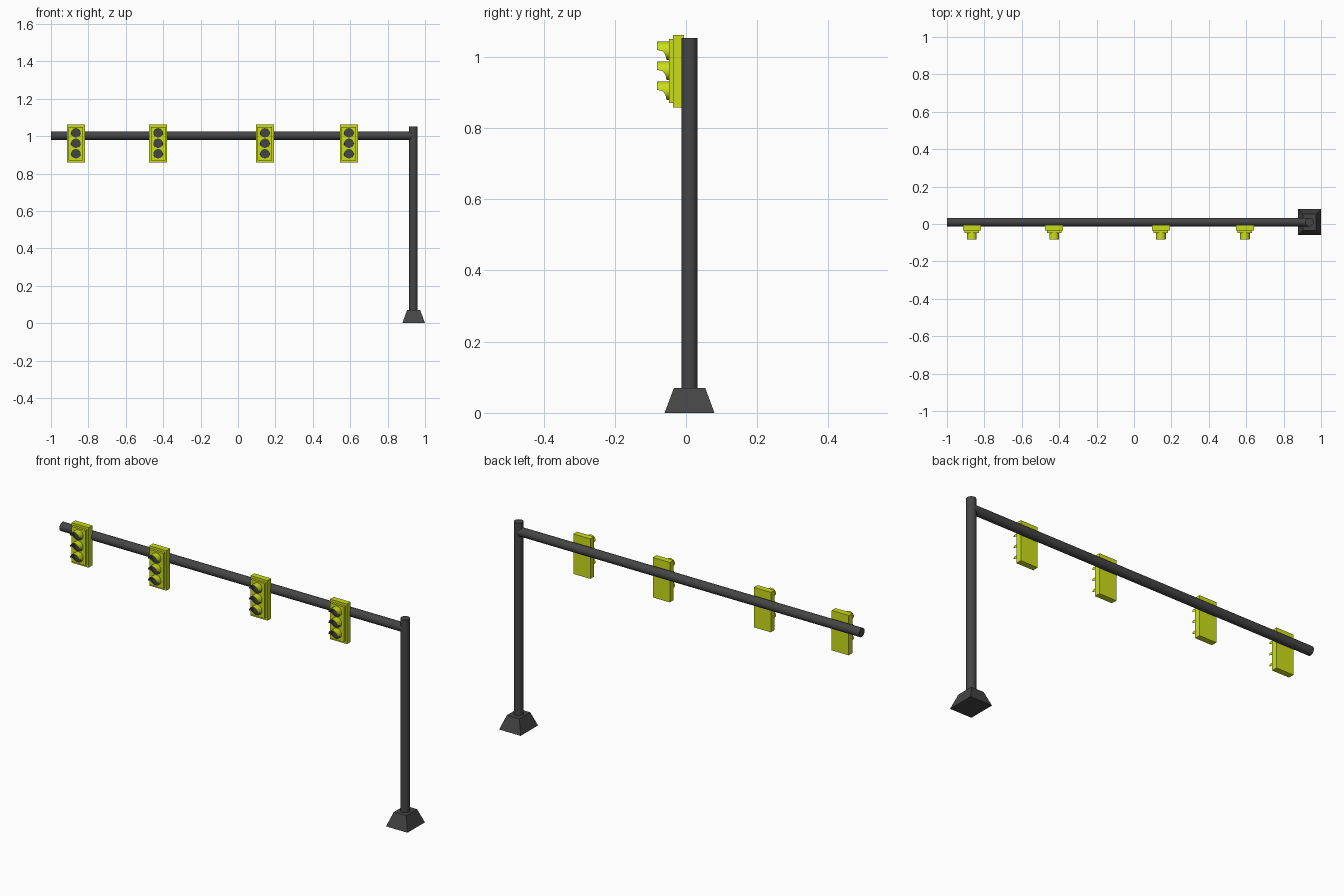
import bpy, bmesh, math
from mathutils import Vector

if "Cube" in bpy.data.objects:
    bpy.data.objects.remove(bpy.data.objects["Cube"])


def material(name, rgb):
    m = bpy.data.materials.new(name)
    m.diffuse_color = (*rgb, 1)
    m.use_nodes = True
    m.node_tree.nodes["Principled BSDF"].inputs["Base Color"].default_value = m.diffuse_color
    return m


DARK = material("dark_metal", (0.06, 0.06, 0.06))
LIME = material("lime_paint", (0.60, 0.73, 0.01))


def finish(bm, name, mats, smooth=True):
    bmesh.ops.recalc_face_normals(bm, faces=bm.faces)
    me = bpy.data.meshes.new(name)
    bm.to_mesh(me)
    bm.free()
    ob = bpy.data.objects.new(name, me)
    bpy.context.collection.objects.link(ob)
    for m in mats:
        me.materials.append(m)
    if smooth:
        bpy.ops.object.select_all(action='DESELECT')
        ob.select_set(True)
        bpy.context.view_layer.objects.active = ob
        bpy.ops.object.shade_smooth_by_angle(angle=math.radians(35))
    return ob


def tube(name, a, b, r, mat, sides=32):
    a, b = Vector(a), Vector(b)
    bm = bmesh.new()
    bmesh.ops.create_cone(bm, cap_ends=True, segments=sides, radius1=r, radius2=r, depth=(b - a).length)
    rot = (b - a).to_track_quat('Z', 'Y').to_matrix()
    for v in bm.verts:
        v.co = rot @ v.co + (a + b) / 2
    return finish(bm, name, [mat])


def box(name, lo, hi, mat, top_inset=(0, 0)):
    lo, hi = Vector(lo), Vector(hi)
    bm = bmesh.new()
    bmesh.ops.create_cube(bm, size=1)
    for v in bm.verts:
        top = v.co.z > 0
        for i in range(3):
            s = hi[i] - lo[i] - (2 * top_inset[i] if top and i < 2 else 0)
            v.co[i] = (lo[i] + hi[i]) / 2 + v.co[i] * s
    return finish(bm, name, [mat], smooth=False)


# Visor outline: (angle in degrees, front edge y), right half from top to bottom
HALF = [(90, -.082), (75, -.082), (60, -.082), (45, -.082), (30, -.082), (15, -.082),
        (6, -.081), (-3, -.066), (-14, -.061), (-27, -.058), (-45, -.056), (-67, -.055), (-90, -.054)]
RING = HALF + [(180 - a, y) for a, y in HALF[-2:0:-1]]


def visor(name, x, z, r=0.026, t=0.002, back=-0.046):
    bm = bmesh.new()
    loops = []
    for rad, front in ((r, False), (r, True), (r - t, True), (r - t, False)):
        loops.append([bm.verts.new((x + rad * math.cos(math.radians(a)), y if front else back,
                                    z + rad * math.sin(math.radians(a)))) for a, y in RING])
    n = len(RING)
    for k in range(4):
        p, q = loops[k], loops[(k + 1) % 4]
        for i in range(n):
            j = (i + 1) % n
            f = bm.faces.new((p[i], p[j], q[j], q[i]))
            f.material_index = 1 if k == 2 else 0   # dark inside wall
    return finish(bm, name, [LIME, DARK])


# Pole, foot and arm
PX, PY = 0.938, 0.01
box("pole_foot", (PX - .06, PY - .07, 0), (PX + .062, PY + .07, .07), DARK, (.026, .026))
tube("pole", (PX, PY, .06), (PX, PY, 1.053), .0225, DARK)
tube("arm", (-1, PY, 1.003), (PX, PY, 1.003), .0225, DARK)

# Signal heads
for n, x in enumerate((-0.867, -0.427, 0.144, 0.593), 1):
    box(f"signal_{n}_back_plate", (x - .048, -.036, .858), (x + .048, -.006, 1.062), LIME)
    box(f"signal_{n}_front_panel", (x - .039, -.048, .87), (x + .039, -.035, 1.05), LIME)
    for k, z in enumerate((1.017, .961, .905), 1):
        visor(f"signal_{n}_visor_{k}", x, z)
        tube(f"signal_{n}_lens_{k}", (x, -.046, z), (x, -.050, z), .0245, DARK)
